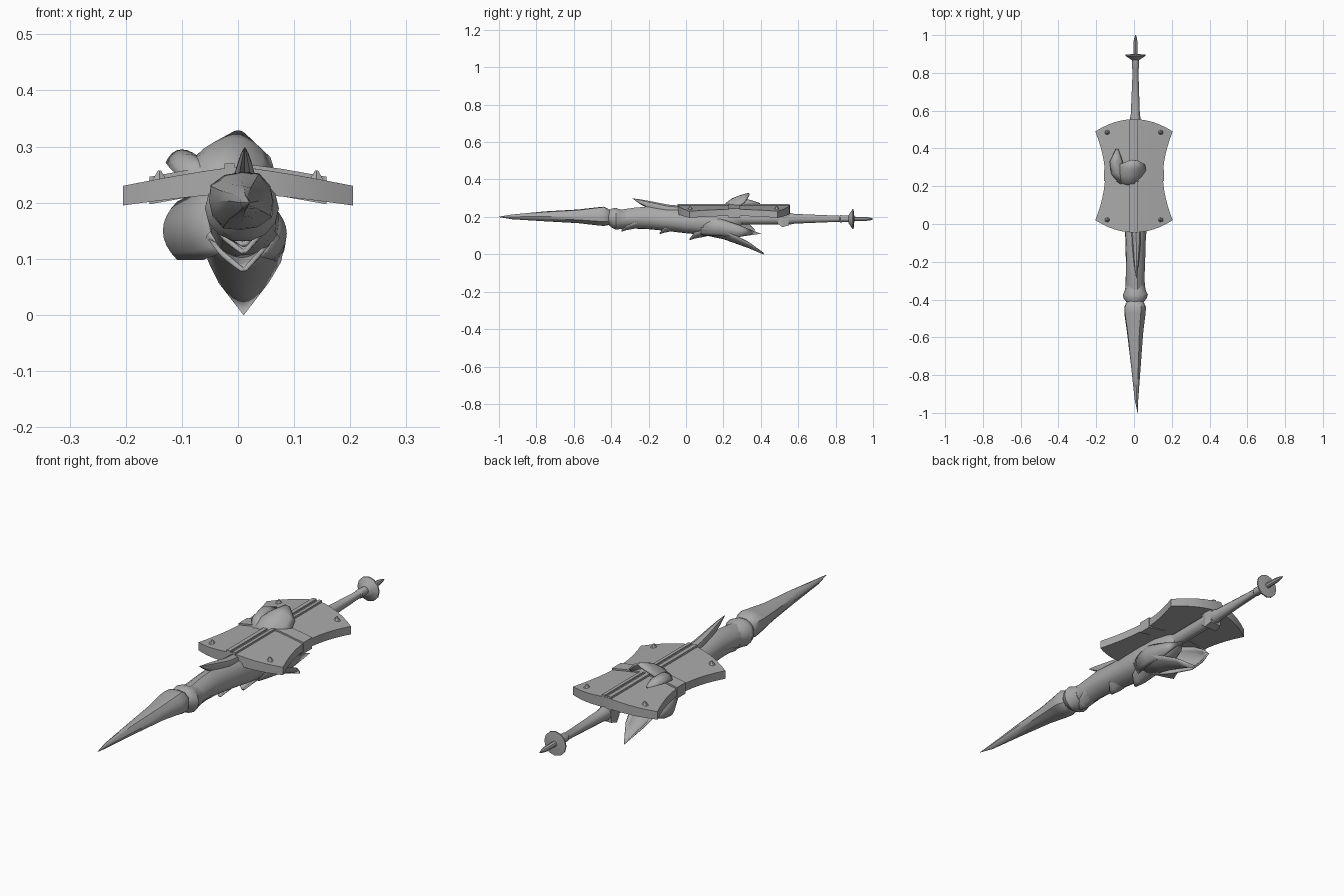
import bpy, bmesh, math
from mathutils import Vector

if "Cube" in bpy.data.objects:
    bpy.data.objects.remove(bpy.data.objects["Cube"])

grey = bpy.data.materials.new("steel grey")
grey.diffuse_color = (0.4, 0.4, 0.4, 1)
grey.use_nodes = True
grey.node_tree.nodes["Principled BSDF"].inputs["Base Color"].default_value = grey.diffuse_color


def finish(name, verts, faces, angle=35):
    me = bpy.data.meshes.new(name)
    me.from_pydata([tuple(v) for v in verts], [], faces)
    bm = bmesh.new()
    bm.from_mesh(me)
    bmesh.ops.remove_doubles(bm, verts=bm.verts, dist=1e-5)
    bmesh.ops.recalc_face_normals(bm, faces=bm.faces)
    bm.to_mesh(me)
    bm.free()
    me.materials.append(grey)
    ob = bpy.data.objects.new(name, me)
    bpy.context.collection.objects.link(ob)
    bpy.ops.object.select_all(action='DESELECT')
    ob.select_set(True)
    bpy.context.view_layer.objects.active = ob
    bpy.ops.object.shade_smooth_by_angle(angle=math.radians(angle))
    return ob


def loft(name, stations, n=12, ridge=0.0, angle=35):
    """Rings along y: (y, centre x, centre z, radius x, radius z)."""
    verts, faces = [], []
    for i, (y, cx, cz, rx, rz) in enumerate(stations):
        for k in range(n):
            a = 2 * math.pi * k / n
            s = 1 + ridge * math.cos(4 * a + i * 0.5)
            verts.append((cx + rx * s * math.cos(a), y, cz + rz * s * math.sin(a)))
    for i in range(len(stations) - 1):
        for k in range(n):
            a, b = i * n + k, i * n + (k + 1) % n
            faces.append((a, b, b + n, a + n))
    faces += [tuple(range(n)), tuple(range(len(verts) - n, len(verts)))]
    return finish(name, verts, faces, angle)


def petal(name, path, side, out, curl=0.6, m=8):
    """Curled shell along a path of (x, y, z, half width)."""
    side, out = Vector(side), Vector(out).normalized()
    verts, faces = [], []
    for x, y, z, w in path:
        for k in range(m + 1):
            t = 2 * k / m - 1
            verts.append(Vector((x, y, z)) + side * (w * t) - out * (w * curl * t * t))
    for i in range(len(path) - 1):
        for k in range(m):
            a = i * (m + 1) + k
            faces.append((a, a + 1, a + m + 2, a + m + 1))
    ob = finish(name, verts, faces)
    mod = ob.modifiers.new("thickness", 'SOLIDIFY')
    mod.thickness = 0.008
    mod.offset = 0
    return ob


# Lance point and its collar
loft("lance_point", [(-1, .02, .2, .001, .001), (-.93, .013, .2, .009, .012),
                     (-.75, .01, .203, .025, .026), (-.58, .006, .203, .042, .036),
                     (-.47, .005, .203, .058, .05), (-.44, .006, .203, .06, .054),
                     (-.42, .006, .2, .052, .048), (-.405, .006, .197, .042, .04)], 12, .06)
loft("collar", [(-.415, .006, .197, .045, .04), (-.395, .006, .193, .06, .053),
                (-.375, .007, .19, .066, .06), (-.35, .007, .187, .055, .053),
                (-.32, .007, .187, .05, .05)], 14)

# Organic shaft under the shield
loft("shaft", [(-.36, .007, .187, .05, .05), (-.28, .006, .193, .048, .055),
               (-.2, .008, .195, .05, .06), (-.1, .008, .185, .053, .06),
               (0, .01, .178, .06, .066), (.1, .01, .172, .065, .07),
               (.2, .005, .172, .065, .068), (.27, .003, .18, .045, .045),
               (.3, .005, .185, .026, .028)], 14, .04)

# Jagged forward-pointing scales along the belly
for i, (y, z, w) in enumerate([(-.345, .125, .045), (-.14, .112, .05), (.02, .08, .055)]):
    petal("belly_scale_%d" % i, [(.01, y, z, .004), (.005, y + .025, z + .008, w * .7),
                                 (.005, y + .08, z + .018, w), (.005, y + .17, z + .04, w * .9)],
          (1, 0, 0), (0, 0, -1), .7)

# Horn sweeping forward from the top of the shaft
loft("shaft_horn", [(-.285, .012, .298, .001, .001), (-.24, .012, .279, .009, .014),
                    (-.18, .012, .258, .016, .024), (-.1, .012, .236, .023, .03),
                    (.02, .01, .225, .03, .03)], 8)

# Flared petals at the rear of the shaft
petal("lower_petal", [(.008, .08, .11, .06), (.01, .2, .085, .07), (.012, .27, .06, .062),
                      (.01, .34, .035, .042), (.01, .415, .003, 0)], (1, 0, 0), (0, 0, -1))
petal("left_petal", [(-.045, .1, .165, .05), (-.09, .19, .16, .06), (-.13, .27, .15, .05),
                     (-.125, .32, .14, .03), (-.105, .37, .13, 0)], (0, .2, 1), (-1, 0, 0), .5)
petal("right_petal", [(.065, .08, .155, .05), (.083, .18, .145, .045), (.08, .28, .125, .03),
                      (.065, .4, .11, 0)], (0, 0, 1), (1, 0, 0), .5)

# Hood and side horn rising through the shield
petal("upper_hood", [(-.025, .2, .24, .045), (-.025, .215, .272, .075), (-.018, .25, .297, .08),
                     (-.01, .29, .312, .065), (0, .335, .325, .012)], (1, 0, 0), (0, -.6, .8), .65)
petal("hood_horn", [(-.06, .215, .255, .035), (-.09, .27, .283, .035),
                    (-.1, .33, .291, .032), (-.09, .395, .27, .004)], (1, 0, 0), (-.3, 0, 1), .7)


# Curved shield plate with concave sides
def shield_z(x):
    return .264 - .034 * (abs(x) / .205) ** 1.2


N = 12
verts, faces = [], []
for layer in range(2):
    for j in range(N + 1):
        for i in range(N + 1):
            u, v = 2 * i / N - 1, 2 * j / N - 1
            x = u * (.153 + .052 * abs(v) ** 1.8)
            y = .255 + v * (.3 - .065 * u * u)
            verts.append((x, y, shield_z(x) - layer * (.035 + .012 * (1 - abs(u)))))
L = (N + 1) ** 2
for j in range(N):
    for i in range(N):
        a = j * (N + 1) + i
        q = (a, a + 1, a + N + 2, a + N + 1)
        faces += [q, tuple(L + k for k in reversed(q))]
rim = [i for i in range(N)] + [j * (N + 1) + N for j in range(N)]
rim += [N * (N + 1) + i for i in range(N, 0, -1)] + [j * (N + 1) for j in range(N, 0, -1)]
for k, a in enumerate(rim):
    b = rim[(k + 1) % len(rim)]
    faces.append((a, b, L + b, L + a))
finish("shield", verts, faces, 30)


# Strap helper: prism with rectangular rings
def strap(name, rings):
    verts, faces = [], []
    for r in rings:
        verts += r
    for i in range(len(rings) - 1):
        for k in range(4):
            a, b = 4 * i + k, 4 * i + (k + 1) % 4
            faces.append((a, b, b + 4, a + 4))
    e = len(verts)
    faces += [(0, 1, 2, 3), (e - 4, e - 3, e - 2, e - 1)]
    return finish(name, verts, faces, 20)


# Centre spine rails and cross band
for name, x0, x1 in (("left_rail", -.024, -.006), ("right_rail", .006, .02)):
    strap(name, [[(x0, y, .24), (x1, y, .24), (x1, y, .27), (x0, y, .27)] for y in (-.045, .553)])
strap("cross_band", [[(x, .228, shield_z(x) - .042), (x, .288, shield_z(x) - .042),
                      (x, .288, shield_z(x) + .007), (x, .228, shield_z(x) + .007)]
                     for x in (-.158, -.08, 0, .08, .158)])

# Corner rivets
for sx in (-1, 1):
    for y in (.022, .485):
        bpy.ops.mesh.primitive_cone_add(vertices=6, radius1=.015, radius2=.003, depth=.018,
                                        location=(sx * .14, y, shield_z(.14) + .006))
        bpy.context.object.name = "rivet"
        bpy.context.object.data.materials.append(grey)

# Bracket joining the shield and the handle
strap("rear_bracket", [[(-w, y, z0), (w + .01, y, z0), (w + .01, y, .25), (-w, y, .25)]
                       for y, w, z0 in ((.49, .02, .165), (.515, .026, .145), (.55, .022, .155))])

# Handle, guard disc and pommel
loft("handle", [(.22, .005, .19, .028, .03), (.5, .006, .19, .027, .03), (.56, .007, .19, .028, .03),
                (.58, .007, .19, .024, .026), (.82, .008, .19, .015, .016),
                (.825, .008, .19, .019, .019), (.875, .008, .19, .017, .017),
                (.89, .008, .19, .018, .018)], 12)
loft("guard_disc", [(.868, .008, .188, .02, .02), (.89, .008, .188, .052, .053),
                    (.896, .008, .188, .052, .053), (.9, .008, .188, .015, .015)], 12, 0, 25)
loft("pommel", [(.89, .008, .189, .012, .012), (.96, .008, .189, .011, .011),
                (.985, .008, .189, .007, .007), (1, .008, .189, .002, .002)], 8)
